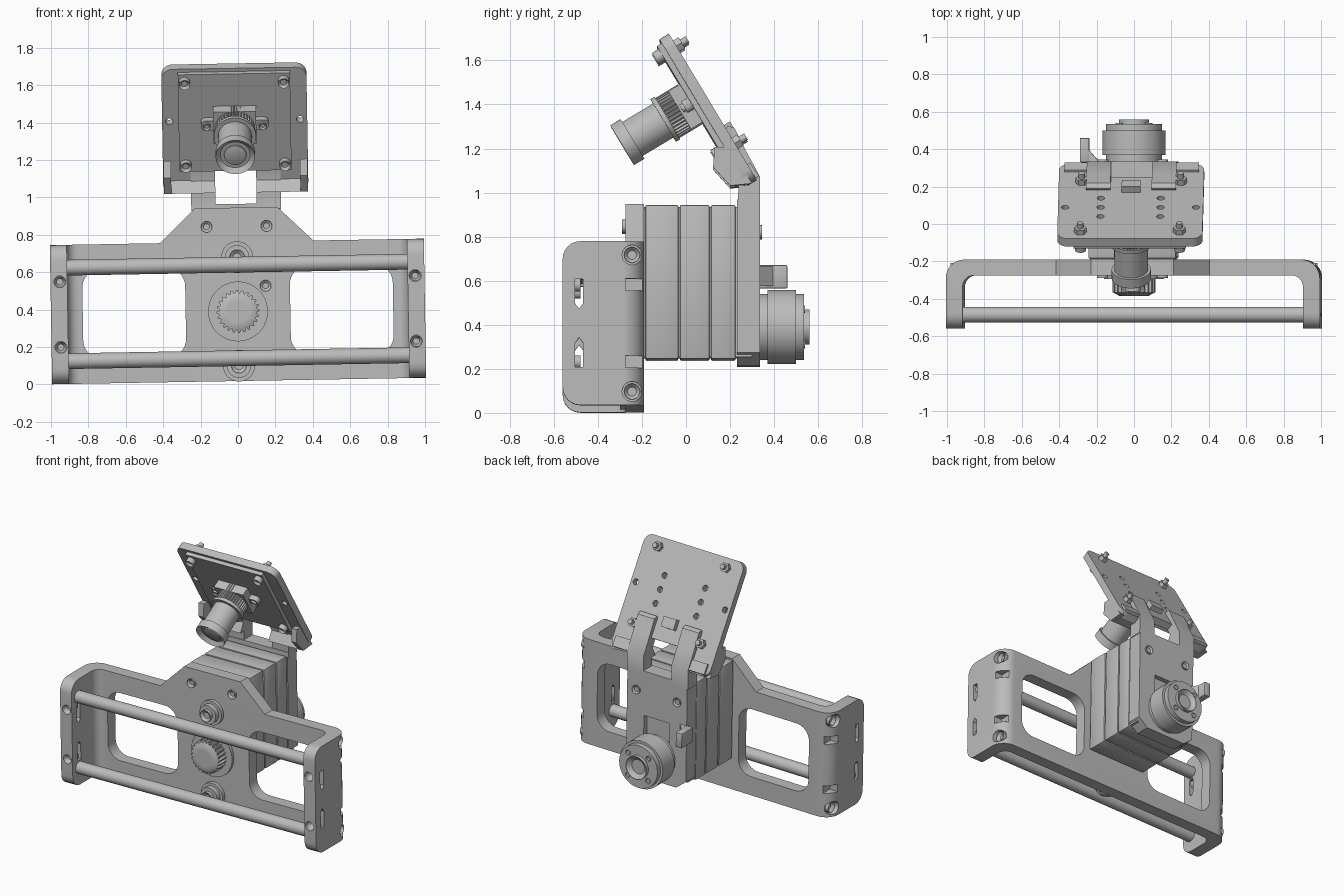
import bpy, bmesh, math
from mathutils import Matrix, Vector

cube = bpy.data.objects.get("Cube")
if cube:
    bpy.data.objects.remove(cube, do_unlink=True)

grey = bpy.data.materials.new("plain grey")
grey.use_nodes = True
grey.diffuse_color = (0.5, 0.5, 0.5, 1)
grey.node_tree.nodes["Principled BSDF"].inputs["Base Color"].default_value = (0.5, 0.5, 0.5, 1)

parts = []
MID = 0.39                                   # height of the drive axis
# Camera space: x across, z up the tilted plate, -y out of its front
CAM = Matrix.Translation((0, 0.08, 1.356)) @ Matrix.Rotation(math.radians(31), 4, 'X')


def arc(cx, cy, r, a0, a1, n=8):
    return [(cx + r * math.cos(math.radians(a0 + (a1 - a0) * i / n)),
             cy + r * math.sin(math.radians(a0 + (a1 - a0) * i / n))) for i in range(n + 1)]


def circle(cx, cy, r, n=40):
    return arc(cx, cy, r, 0, 360, n)[:-1]


def rect(x0, x1, y0, y1):
    return [(x0, y0), (x1, y0), (x1, y1), (x0, y1)]


def rounded(x0, x1, y0, y1, r):
    return (arc(x1 - r, y1 - r, r, 0, 90) + arc(x0 + r, y1 - r, r, 90, 180)
            + arc(x0 + r, y0 + r, r, 180, 270) + arc(x1 - r, y0 + r, r, 270, 360))


def toothed(cx, cy, r0, r1, teeth):
    pts = []
    for i in range(teeth * 4):
        a = math.tau * i / (teeth * 4)
        r = r1 if i % 4 < 2 else r0
        pts.append((cx + r * math.cos(a), cy + r * math.sin(a)))
    return pts


def prism(name, pts, lo, hi, axis='y', matrix=None, bevel=0, dish=None):
    """Extrude an outline along an axis; dish sinks the middle of the first end."""
    place = {'x': lambda p, d: (d, p[0], p[1]),
             'y': lambda p, d: (p[0], d, p[1]),
             'z': lambda p, d: (p[0], p[1], d)}[axis]
    bm = bmesh.new()
    a = [bm.verts.new(place(p, lo)) for p in pts]
    b = [bm.verts.new(place(p, hi)) for p in pts]
    first = bm.faces.new(a)
    bm.faces.new(b[::-1])
    for i in range(len(pts)):
        j = (i + 1) % len(pts)
        bm.faces.new((a[j], a[i], b[i], b[j]))
    bmesh.ops.recalc_face_normals(bm, faces=bm.faces)
    if bevel:
        bmesh.ops.bevel(bm, geom=bm.edges[:], offset=bevel, segments=2, affect='EDGES', profile=0.5)
    if dish:
        bmesh.ops.inset_region(bm, faces=[first], thickness=dish[0])
        down = -first.normal * dish[1]
        for v in first.verts:
            v.co += down
    mesh = bpy.data.meshes.new(name)
    bm.to_mesh(mesh)
    bm.free()
    mesh.materials.append(grey)
    obj = bpy.data.objects.new(name, mesh)
    bpy.context.collection.objects.link(obj)
    obj.matrix_world = matrix or Matrix()
    parts.append(obj)
    return obj


def cut(obj, cutters):
    for c in cutters:
        c.hide_render = True
        mod = obj.modifiers.new("cut", 'BOOLEAN')
        mod.operation, mod.solver, mod.object = 'DIFFERENCE', 'EXACT', c
    bpy.context.view_layer.update()
    obj.data = bpy.data.meshes.new_from_object(obj.evaluated_get(bpy.context.evaluated_depsgraph_get()))
    obj.modifiers.clear()
    for c in cutters:
        parts.remove(c)
        bpy.data.objects.remove(c, do_unlink=True)


# Handle frame: U-shaped in plan, rounded front corners on the arms
plan = (arc(-.9, -.29, .1, 180, 90) + arc(.9, -.29, .1, 90, 0) + [(1, -.56), (.91, -.56)]
        + arc(.85, -.335, .06, 0, 90) + arc(-.85, -.335, .06, 90, 180) + [(-.91, -.56), (-1, -.56)])
frame = prism("handle_frame", plan, MID - .372, MID + .372, 'z')
bm = bmesh.new()
bm.from_mesh(frame.data)
front = [e for e in bm.edges if all(v.co.y < -.559 for v in e.verts)
         and abs(e.verts[0].co.z - e.verts[1].co.z) < .01]
bmesh.ops.bevel(bm, geom=front, offset=.08, segments=6, affect='EDGES', profile=0.5)
bm.to_mesh(frame.data)
bm.free()

cutters = []
for s in (-1, 1):
    x0, x1 = sorted((s * .28, s * .83))
    cutters.append(prism("window_cutter", rounded(x0, x1, MID - .24, MID + .24, .1), -.4, -.1))
    for t in (-1, 1):
        z0, z1 = sorted((MID + t * .09, MID + t * .2))
        slot = [(-.503, z0), (-.467, z0), (-.467, z1), (-.503, z1), (-.485, MID + t * .065)]
        slot = slot[:2] + slot[2:4] if t > 0 else slot[:4]
        tip = (-.485, MID + t * .065)
        slot = [tip] + slot[1:] + slot[:1] if t > 0 else slot[:3] + [tip] + slot[3:]
        if t > 0:
            slot = [tip, (-.467, z0), (-.467, z1), (-.503, z1), (-.503, z0)]
        cutters.append(prism("slot_cutter", slot, s * .85, s * 1.1, 'x'))
        cutters.append(prism("bore_cutter", circle(-.245, MID + t * .31, .045, 24), s * .95, s * 1.1, 'x'))
        zc = MID + t * .175
        cutters.append(prism("pocket_cutter", rect(-.275, -.15, zc - .027, zc + .027), s * .94, s * 1.1, 'x'))
        cutters.append(prism("set_screw_cutter", circle(s * .95, zc, .032, 24), -.6, -.5))
cut(frame, cutters)

prism("frame_hub", [(-.41, .762), (.41, .762), (.22, .945), (-.22, .945)], -.275, -.19)

# Cross rods and frame screws
for t in (-1, 1):
    prism("cross_rod", circle(-.485, MID + t * .25, .042), -1, 1, 'x')
    for s in (-1, 1):
        prism("corner_screw", circle(-.245, MID + t * .31, .036, 24), s * .975, s * .93, 'x', dish=(.016, .02))
        prism("set_screw", circle(s * .95, MID + t * .175, .03, 24), -.555 if s < 0 else -.535, -.48, dish=(.013, .03))
for x, z in ((-.16, .845), (.16, .845), (.15, .525)):
    prism("hub_screw", circle(x, z, .03, 24), -.29, -.26, dish=(.014, .012))

# Front drive gear and the two rollers
prism("gear_disc", circle(0, MID, .16, 48), -.295, -.27)
prism("drive_gear", toothed(0, MID, .1, .115, 24), -.365, -.29, dish=(.05, .02))
prism("gear_screw", circle(0, MID, .045, 24), -.37, -.33, dish=(.022, .015))
for t in (-1, 1):
    z = MID + t * .29
    prism("roller_flange", circle(0, z, .085), -.3, -.27)
    prism("roller", circle(0, z, .065), -.335, -.29)
    prism("roller_screw", circle(0, z, .04, 24), -.36, -.33, dish=(.018, .015))

# Motor: stacked cases with narrow seams
prism("motor_core", rect(-.225, .225, .25, .93), -.2, .3)
for y0, y1 in ((-.185, -.035), (-.028, .107), (.113, .225)):
    prism("motor_case", rect(-.235, .235, .24, .94), y0, y1, bevel=.008)
prism("motor_boss", circle(0, MID, .13), -.2, -.17)

# Rear bracket with recess, arms, cheeks and lower walls
back = prism("rear_bracket", [(-.16, .21), (.16, .21), (.235, .27), (.235, .965), (-.235, .965), (-.235, .27)],
             .231, .335)
cut(back, [prism("recess_cutter", rect(-.1, .1, .5, .65), .28, .4)])
for s in (-1, 1):
    prism("bracket_arm", [(.235, .93), (.335, .93), (.335, 1.07), (.27, 1.19), (.22, 1.29),
                          (.19, 1.3), (.155, 1.24), (.24, 1.08)], s * .11, s * .24, 'x')
    prism("lower_wall", [(.2, 1.025), (.28, 1.03), (.33, 1.07), (.29, 1.13), (.24, 1.1)], s * .11, s * .36, 'x')
    prism("cheek", [(.13, 1.2), (.123, 1.11), (.2, 1.025), (.3, 1.035), (.2, 1.2)], s * .345, s * .385, 'x')
    prism("bracket_screw", circle(s * .16, .82, .03, 24), .345, .32, dish=(.014, .012))

# Rear output horn
for r, y0, y1 in ((.15, .33, .375), (.168, .37, .5), (.15, .495, .535)):
    prism("output_horn", circle(0, MID, r, 48), y0, y1)
prism("horn_cap", circle(0, MID, .08), .56, .53, dish=(.03, .025))
for i in range(4):
    a = math.radians(45 + 90 * i)
    prism("horn_screw", circle(.112 * math.cos(a), MID + .112 * math.sin(a), .018, 16), .54, .52, dish=(.007, .008))
prism("cable_hook", rect(-.285, -.235, .57, .675), .33, .46, bevel=.006)
prism("hook_gusset", [(-.24, .32), (-.17, .32), (-.24, .4)], .58, .67, 'z')

# Camera plate with notch and mounting holes
plate = prism("camera_plate", rounded(-.388, .388, -.385, .39, .06), 0, .05, matrix=CAM)
holes = [prism("notch_cutter", rect(-.11, .11, -.5, -.25), -.1, .2, matrix=CAM)]
for s in (-1, 1):
    for x, v in ((.35, .065), (.16, -.03), (.16, .065), (.16, .16), (.22, -.15)):
        holes.append(prism("hole_cutter", circle(s * x, v, .02, 16), -.1, .2, matrix=CAM))
cut(plate, holes)

# Camera board, its bolts and the rear connector
board = prism("camera_board", rect(-.3, .3, -.235, .37), -.025, 0, matrix=CAM)
prism("rear_connector", rect(-.05, .05, -.16, -.09), .045, .085, matrix=CAM)
for s in (-1, 1):
    for v in (-.19, .325):
        prism("bolt_head", circle(s * .265, v, .03, 24), -.06, -.02, matrix=CAM, dish=(.013, .015))
        prism("bolt_nut", circle(s * .265, v, .033, 6), .045, .08, matrix=CAM)
        prism("bolt_end", circle(s * .265, v, .017, 16), .07, .11, matrix=CAM)

# Lens holder and lens
LV = .07
prism("lens_base", rect(-.115, .115, LV - .1, LV + .1), -.085, -.02, matrix=CAM)
for s in (-1, 1):
    prism("lens_ear", rounded(min(s * .1, s * .18), max(s * .1, s * .18), LV - .03, LV + .03, .025),
          -.06, -.02, matrix=CAM)
    prism("ear_screw", circle(s * .15, LV, .02, 16), -.075, -.05, matrix=CAM, dish=(.008, .008))
prism("focus_ring", toothed(0, LV, .096, .106, 36), -.155, -.03, matrix=CAM)
prism("lock_ring", circle(0, LV, .113, 48), -.172, -.15, matrix=CAM)
prism("lens_barrel", circle(0, LV, .09, 48), -.35, -.16, matrix=CAM)
prism("lens_rim", circle(0, LV, .105, 48), -.39, -.335, matrix=CAM, dish=(.025, .025))
prism("lens_glass", circle(0, LV, .06), -.375, -.35, matrix=CAM, bevel=.004)

# Slight roll of the whole assembly, then shading
pivot = Vector((0, 0, MID))
roll = Matrix.Translation(pivot) @ Matrix.Rotation(math.radians(-1), 4, 'Y') @ Matrix.Translation(-pivot)
bpy.ops.object.select_all(action='DESELECT')
for obj in parts:
    obj.matrix_world = roll @ obj.matrix_world
    obj.select_set(True)
bpy.context.view_layer.objects.active = frame
bpy.ops.object.shade_smooth_by_angle(angle=math.radians(30))
